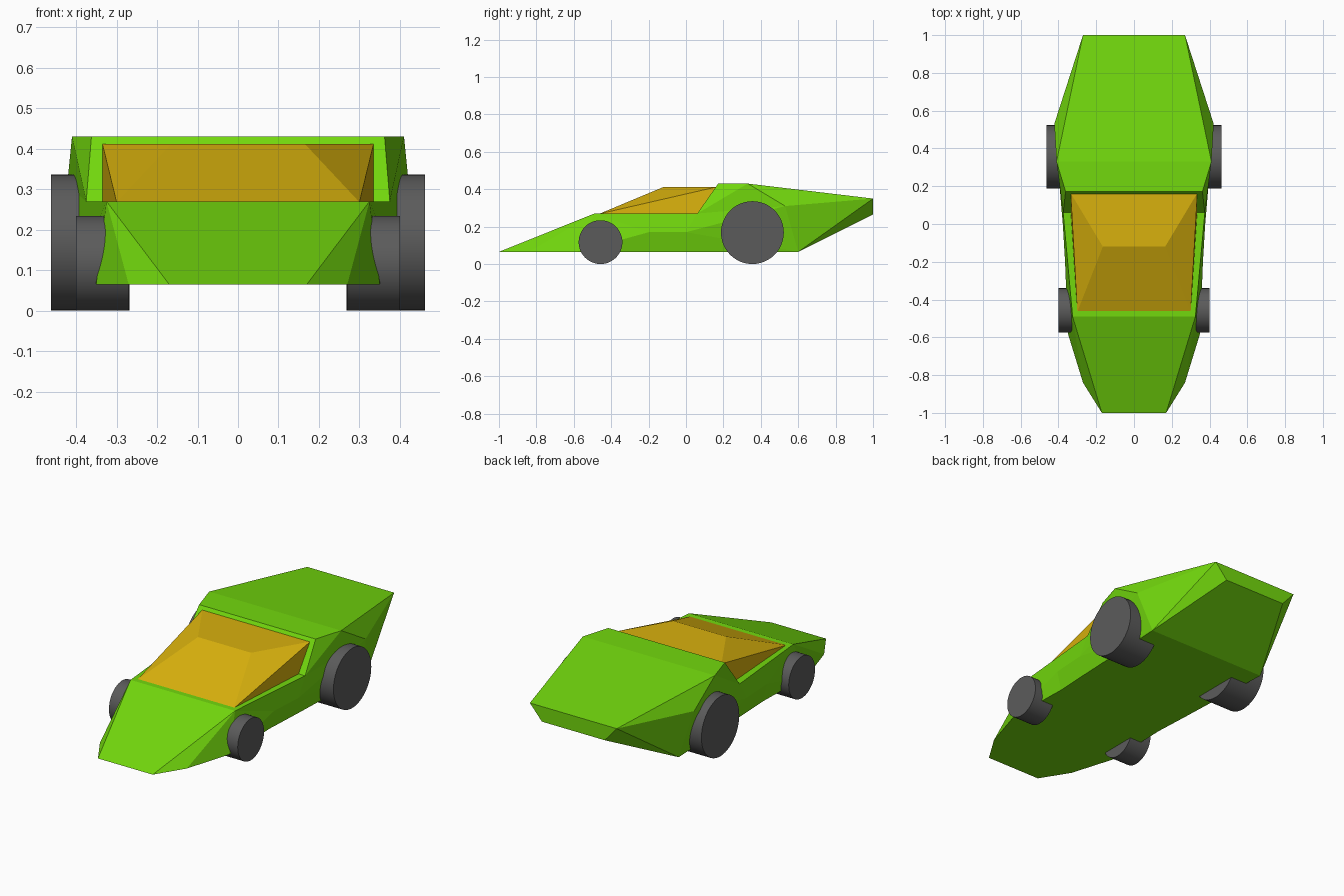
import bpy, bmesh, math
from mathutils import Matrix

if "Cube" in bpy.data.objects:
    bpy.data.objects.remove(bpy.data.objects["Cube"])


def material(name, rgb):
    m = bpy.data.materials.new(name)
    m.diffuse_color = (*rgb, 1)
    m.use_nodes = True
    m.node_tree.nodes["Principled BSDF"].inputs["Base Color"].default_value = m.diffuse_color
    return m


GREEN = material("lime_paint", (0.17, 0.69, 0.004))
AMBER = material("amber_glass", (0.69, 0.44, 0.004))
GREY = material("dark_rubber", (0.105, 0.105, 0.105))


def make_object(name, bm, mat):
    bmesh.ops.recalc_face_normals(bm, faces=bm.faces)
    me = bpy.data.meshes.new(name)
    bm.to_mesh(me)
    bm.free()
    me.materials.append(mat)
    ob = bpy.data.objects.new(name, me)
    bpy.context.collection.objects.link(ob)
    return ob


def symmetric_shell(name, points, side, across, mat):
    """Side faces are mirrored in x; each chain of points in 'across' spans both halves."""
    bm = bmesh.new()
    right = {k: bm.verts.new(p) for k, p in points.items()}
    left = {k: bm.verts.new((-p[0], p[1], p[2])) for k, p in points.items()}
    for keys in side.split():
        for half in (right, left):
            bm.faces.new([half[k] for k in keys])
    for keys in across.split():
        bm.faces.new([right[k] for k in keys] + [left[k] for k in reversed(keys)])
    return make_object(name, bm, mat)


# Faceted body: right half corner points
body = {
    # lower outline, nose to tail
    "a": (0.17, -1.0, 0.065), "b": (0.27, -0.84, 0.065), "c": (0.35, -0.58, 0.065),
    "d": (0.34, -0.2, 0.065), "e": (0.35, 0.0, 0.065), "f": (0.375, 0.6, 0.065),
    # door crease
    "p": (0.365, -0.2, 0.17), "q": (0.377, 0.0, 0.17),
    # hood corner and shoulder
    "g": (0.325, -0.49, 0.27), "A": (0.375, 0.06, 0.27),
    # rear deck and haunch
    "B": (0.362, 0.172, 0.43), "C": (0.41, 0.33, 0.43), "D": (0.422, 0.53, 0.31),
    # tail
    "T": (0.27, 1.0, 0.35), "U": (0.195, 1.0, 0.265),
}
symmetric_shell("body", body,
                "abg bcg cpg cdp deqp gpqA efq qfD AqD ADC ABC CTD DTf fTU",
                "abcdef ag gA AB BC CT TU Uf", GREEN)

# Canopy: sloped windscreen, roof, and side windows
canopy = {
    "w": (0.30, -0.465, 0.268), "r": (0.165, -0.12, 0.412),
    "k": (0.335, 0.163, 0.412), "s": (0.335, 0.07, 0.268),
}
symmetric_shell("canopy", canopy, "wrk wks", "wr rk ks sw", AMBER)


# Wheels
def wheel(name, x_in, x_out, y, radius, sign):
    bm = bmesh.new()
    place = (Matrix.Translation((sign * (x_in + x_out) / 2, y, radius))
             @ Matrix.Rotation(math.pi / 2, 4, 'Y'))
    bmesh.ops.create_cone(bm, cap_ends=True, segments=48, radius1=radius,
                          radius2=radius, depth=x_out - x_in, matrix=place)
    ob = make_object(name, bm, GREY)
    bpy.ops.object.select_all(action='DESELECT')
    ob.select_set(True)
    bpy.context.view_layer.objects.active = ob
    bpy.ops.object.shade_smooth_by_angle(angle=math.radians(30))


for label, sign in (("right", 1), ("left", -1)):
    wheel("front_wheel_" + label, 0.27, 0.40, -0.457, 0.117, sign)
    wheel("rear_wheel_" + label, 0.268, 0.462, 0.355, 0.168, sign)
